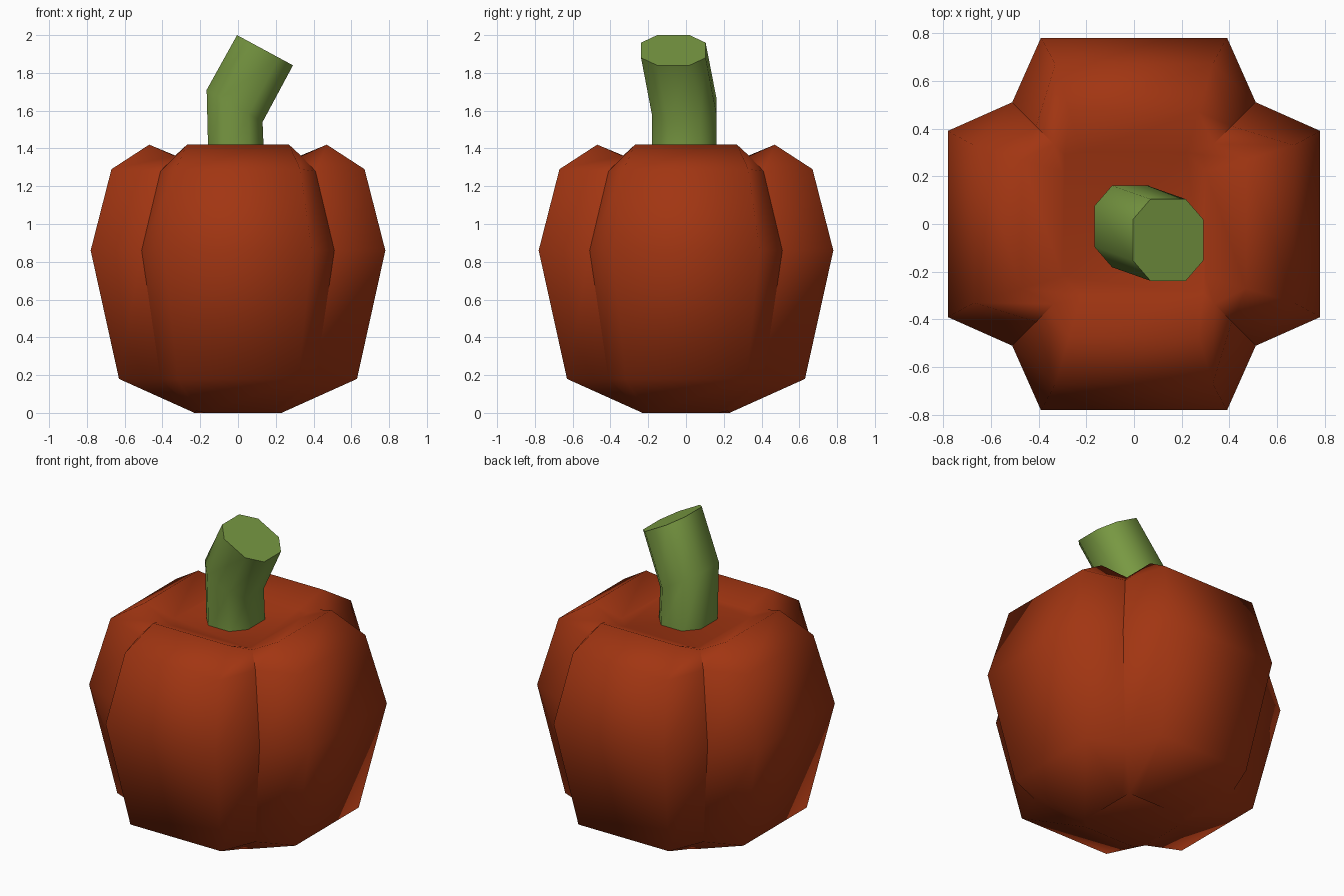
import bpy, bmesh

if "Cube" in bpy.data.objects:
    bpy.data.objects.remove(bpy.data.objects["Cube"])


def material(name, rgb):
    m = bpy.data.materials.new(name)
    m.diffuse_color = (*rgb, 1)
    m.use_nodes = True
    m.node_tree.nodes["Principled BSDF"].inputs["Base Color"].default_value = m.diffuse_color
    return m


def loft(name, rings, mat, sharp=lambda level, i: False, cap_sharp=False):
    """Skin closed rings with quads, cap both ends, smooth except chosen edges."""
    bm = bmesh.new()
    vs = [[bm.verts.new(p) for p in r] for r in rings]
    n = len(rings[0])
    for a, b in zip(vs, vs[1:]):
        for i in range(n):
            j = (i + 1) % n
            bm.faces.new((a[i], a[j], b[j], b[i]))
    bm.faces.new(vs[0][::-1])
    bm.faces.new(vs[-1])
    bmesh.ops.recalc_face_normals(bm, faces=bm.faces[:])
    for f in bm.faces:
        f.smooth = True
    for k in range(len(vs) - 1):
        for i in range(n):
            if sharp(k, i):
                bm.edges.get((vs[k][i], vs[k + 1][i])).smooth = False
    if cap_sharp:
        for r in (vs[0], vs[-1]):
            for i in range(n):
                bm.edges.get((r[i], r[(i + 1) % n])).smooth = False
    me = bpy.data.meshes.new(name)
    bm.to_mesh(me)
    bm.free()
    me.materials.append(mat)
    ob = bpy.data.objects.new(name, me)
    bpy.context.collection.objects.link(ob)
    return ob


orange = material("pumpkin orange", (0.36, 0.036, 0.006))
green = material("stem green", (0.19, 0.32, 0.055))

# Four-lobed body: lobe half width, lobe reach, lobe z, groove position, groove z
levels = [
    (0.17, 0.23, 0.00, 0.22, 0.01),
    (0.32, 0.63, 0.18, 0.41, 0.18),
    (0.39, 0.78, 0.86, 0.51, 0.86),
    (0.33, 0.67, 1.29, 0.41, 1.28),
    (0.27, 0.47, 1.42, 0.335, 1.36),
    (0.22, 0.30, 1.345, 0.29, 1.345),
]
body = []
for w, r, z, g, gz in levels:
    ring = []
    for c, s in ((1, 0), (0, 1), (-1, 0), (0, -1)):
        for x, y, h in ((r, -w, z), (r, w, z), (g, g, gz)):
            ring.append((x * c - y * s, x * s + y * c, h))
    body.append(ring)
loft("pumpkin_body", body, orange, lambda k, i: i % 3 == 2 and 1 <= k <= 3)

# Bent octagonal stem: centre and downward slope along x
octagon = [(1, -.5), (1, .5), (.5, 1), (-.5, 1), (-1, .5), (-1, -.5), (-.5, -1), (.5, -1)]
stem = [[(cx + .148 * u, cy + .171 * v, cz - slope * u) for u, v in octagon]
        for cx, cy, cz, slope in ((-.008, -.01, 1.30, 0),
                                  (-.018, -.01, 1.625, .085),
                                  (.143, -.067, 1.92, .08))]
loft("stem", stem, green, cap_sharp=True)
